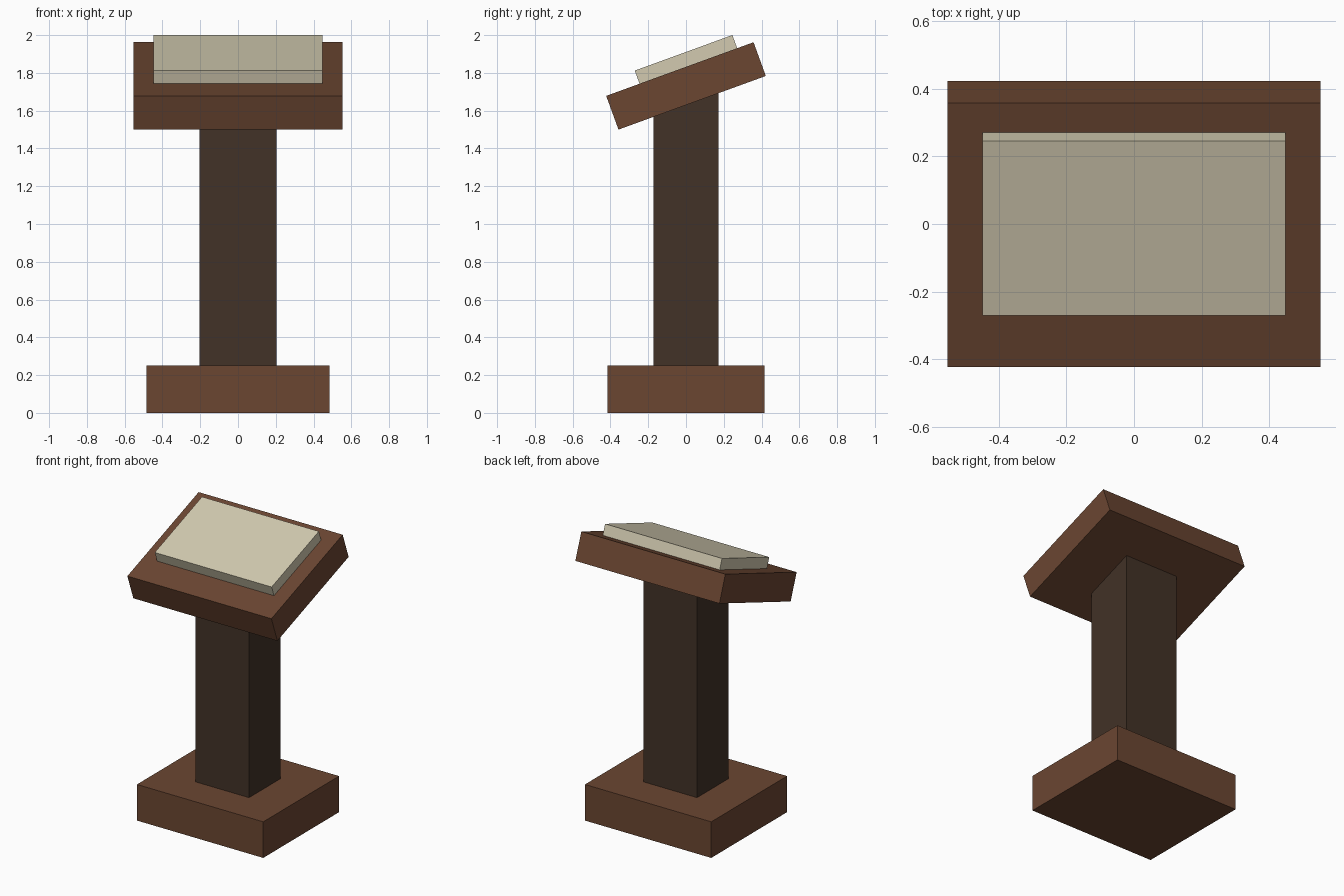
import bpy
from math import radians

cube = bpy.data.objects.get("Cube")
if cube:
    bpy.data.objects.remove(cube, do_unlink=True)


def material(name, rgb):
    mat = bpy.data.materials.new(name)
    mat.use_nodes = True
    color = (*rgb, 1.0)
    mat.diffuse_color = color
    mat.node_tree.nodes["Principled BSDF"].inputs["Base Color"].default_value = color
    return mat


def box(name, size, center, mat, tilt=0.0):
    bpy.ops.mesh.primitive_cube_add(size=1, location=center)
    obj = bpy.context.object
    obj.name = name
    obj.scale = size
    bpy.ops.object.transform_apply(location=False, rotation=False, scale=True)
    obj.rotation_euler.x = tilt
    obj.data.materials.append(mat)
    return obj


brown = material("brown_wood", (0.147, 0.061, 0.031))
dark = material("dark_wood", (0.054, 0.032, 0.020))
cream = material("cream_paper", (0.644, 0.591, 0.434))

slope = radians(20)

# Foot block and upright column, which ends inside the desk
box("base", (0.968, 0.83, 0.25), (0, 0, 0.125), brown)
box("column", (0.41, 0.344, 1.47), (0, 0, 0.985), dark)

# Sloping desk with the slab of pages lying on it
box("desk", (1.104, 0.83, 0.19), (0, 0, 1.731), brown, slope)
box("pages", (0.896, 0.55, 0.075), (0, 0, 1.871), cream, slope)
